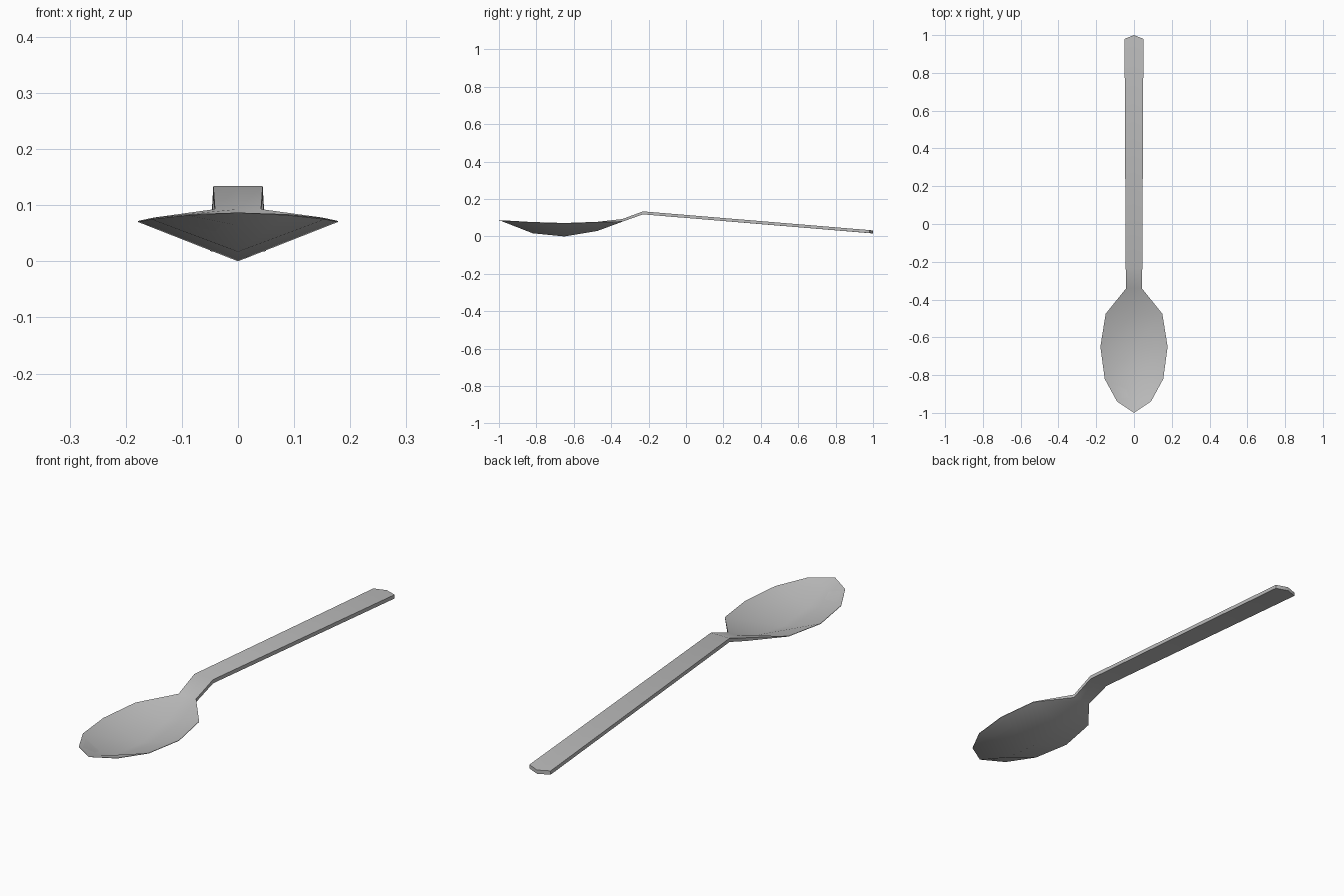
import bpy
import bmesh
import math

cube = bpy.data.objects.get("Cube")
if cube:
    bpy.data.objects.remove(cube)

# One grey metal for the whole spoon
steel = bpy.data.materials.new("grey_steel")
steel.use_nodes = True
grey = (0.5, 0.5, 0.5, 1)
steel.diffuse_color = grey
steel.node_tree.nodes["Principled BSDF"].inputs["Base Color"].default_value = grey

# Stations from bowl to handle end:
# y, half width, edge top z, edge bottom z, centre y, centre top z, centre bottom z
STATIONS = [
    (-0.94, 0.09, 0.084, 0.082, -0.94, 0.069, 0.064),
    (-0.82, 0.155, 0.077, 0.075, -0.82, 0.028, 0.017),
    (-0.65, 0.178, 0.072, 0.070, -0.65, 0.012, 0.0),
    (-0.475, 0.15, 0.078, 0.076, -0.475, 0.042, 0.029),
    (-0.34, 0.041, 0.093, 0.079, -0.34, 0.093, 0.079),
    (-0.23, 0.044, 0.134, 0.118, -0.23, 0.134, 0.118),
    (0.98, 0.05, 0.034, 0.018, 1.0, 0.032, 0.016),
]

bm = bmesh.new()


def section(y, w, top, low, cy, ctop, clow):
    """Closed loop of six points: over the top, then back underneath."""
    points = [(-w, y, top), (0, cy, ctop), (w, y, top),
              (w, y, low), (0, cy, clow), (-w, y, low)]
    return [bm.verts.new(p) for p in points]


loops = [section(*s) for s in STATIONS]

# Skin between neighbouring sections
for a, b in zip(loops, loops[1:]):
    for i in range(6):
        j = (i + 1) % 6
        bm.faces.new((a[i], a[j], b[j], b[i]))

# Pointed bowl tip
tip = bm.verts.new((0, -1, 0.087))
for i in range(6):
    bm.faces.new((tip, loops[0][(i + 1) % 6], loops[0][i]))

# Blunt handle end, two facets
end = loops[-1]
bm.faces.new((end[0], end[1], end[4], end[5]))
bm.faces.new((end[1], end[2], end[3], end[4]))

bmesh.ops.recalc_face_normals(bm, faces=bm.faces)
mesh = bpy.data.meshes.new("spoon")
bm.to_mesh(mesh)
bm.free()
mesh.materials.append(steel)

spoon = bpy.data.objects.new("spoon", mesh)
bpy.context.collection.objects.link(spoon)
bpy.context.view_layer.objects.active = spoon
spoon.select_set(True)
bpy.ops.object.shade_smooth_by_angle(angle=math.radians(50))
